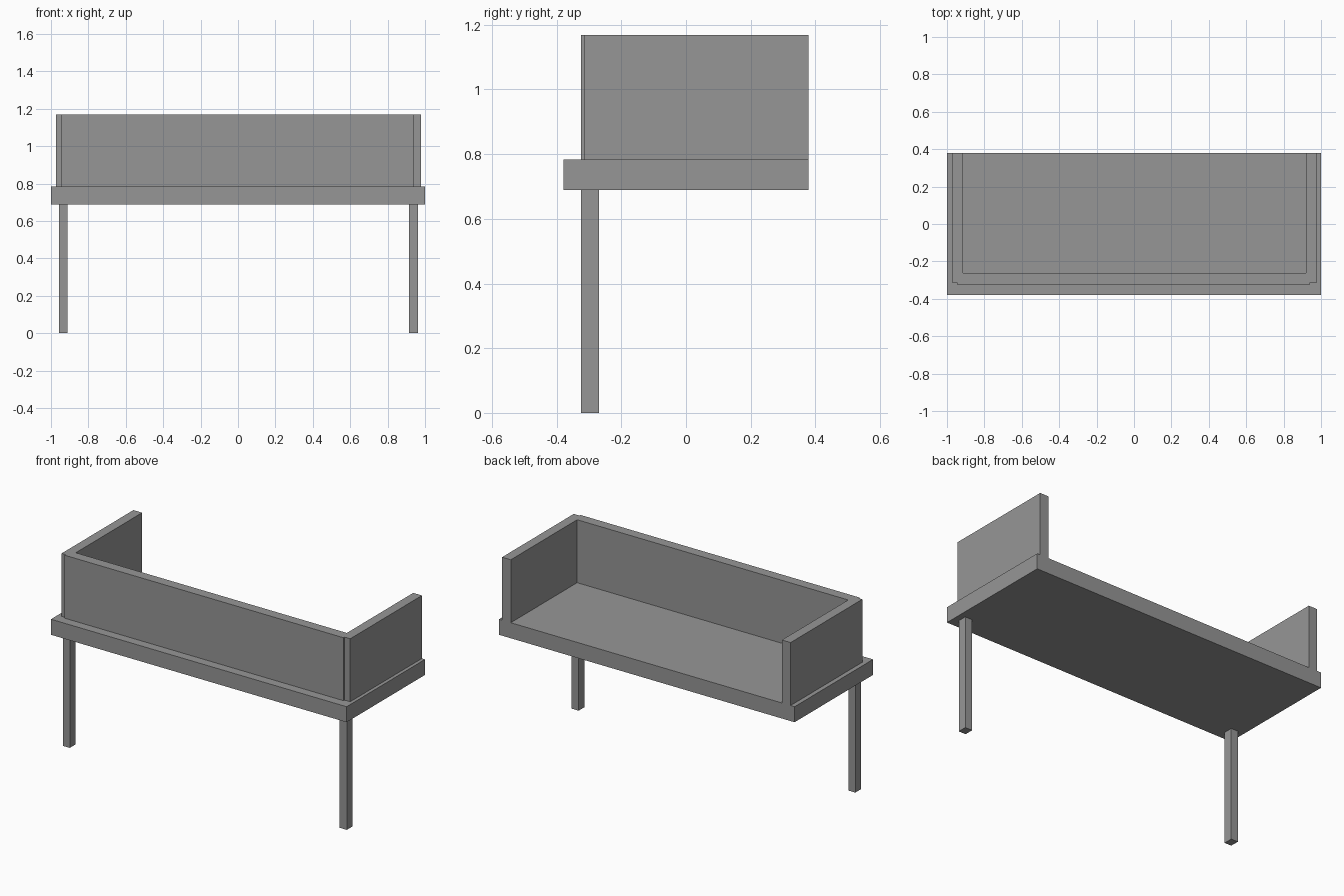
import bpy
import bmesh

default = bpy.data.objects.get("Cube")
if default:
    bpy.data.objects.remove(default, do_unlink=True)

# Single plain grey finish
grey = bpy.data.materials.new("plain grey")
grey.use_nodes = True
colour = (0.305, 0.305, 0.305, 1.0)
grey.diffuse_color = colour
grey.node_tree.nodes["Principled BSDF"].inputs["Base Color"].default_value = colour


def prism(name, outline, bottom, top):
    """Extrude a flat outline upward from bottom to top."""
    bm = bmesh.new()
    base = bm.faces.new([bm.verts.new((x, y, bottom)) for x, y in outline])
    result = bmesh.ops.extrude_face_region(bm, geom=[base], use_keep_orig=True)
    raised = [v for v in result["geom"] if isinstance(v, bmesh.types.BMVert)]
    bmesh.ops.translate(bm, verts=raised, vec=(0, 0, top - bottom))
    bmesh.ops.recalc_face_normals(bm, faces=bm.faces)
    mesh = bpy.data.meshes.new(name)
    bm.to_mesh(mesh)
    bm.free()
    mesh.materials.append(grey)
    obj = bpy.data.objects.new(name, mesh)
    bpy.context.collection.objects.link(obj)
    return obj


def rectangle(x0, x1, y0, y1):
    return [(x0, y0), (x1, y0), (x1, y1), (x0, y1)]


UNDERSIDE, DECK, RAIL_TOP = 0.689, 0.784, 1.169
BACK = 0.379

# Thick platform
prism("platform", rectangle(-1, 1, -BACK, BACK), UNDERSIDE, DECK)

# U-shaped guard wall, open at the back, with a slightly proud front panel
prism("guard_wall", [
    (-0.973, BACK), (-0.973, -0.314), (-0.946, -0.314), (-0.946, -0.324),
    (0.941, -0.324), (0.941, -0.314), (0.979, -0.314), (0.979, BACK),
    (0.920, BACK), (0.920, -0.262), (-0.914, -0.262), (-0.914, BACK),
], DECK, RAIL_TOP)

# Two square front legs
for side, x0, x1 in (("right", -0.957, -0.911), ("left", 0.915, 0.963)):
    prism(side + "_front_leg", rectangle(x0, x1, -0.324, -0.269), 0, UNDERSIDE)
